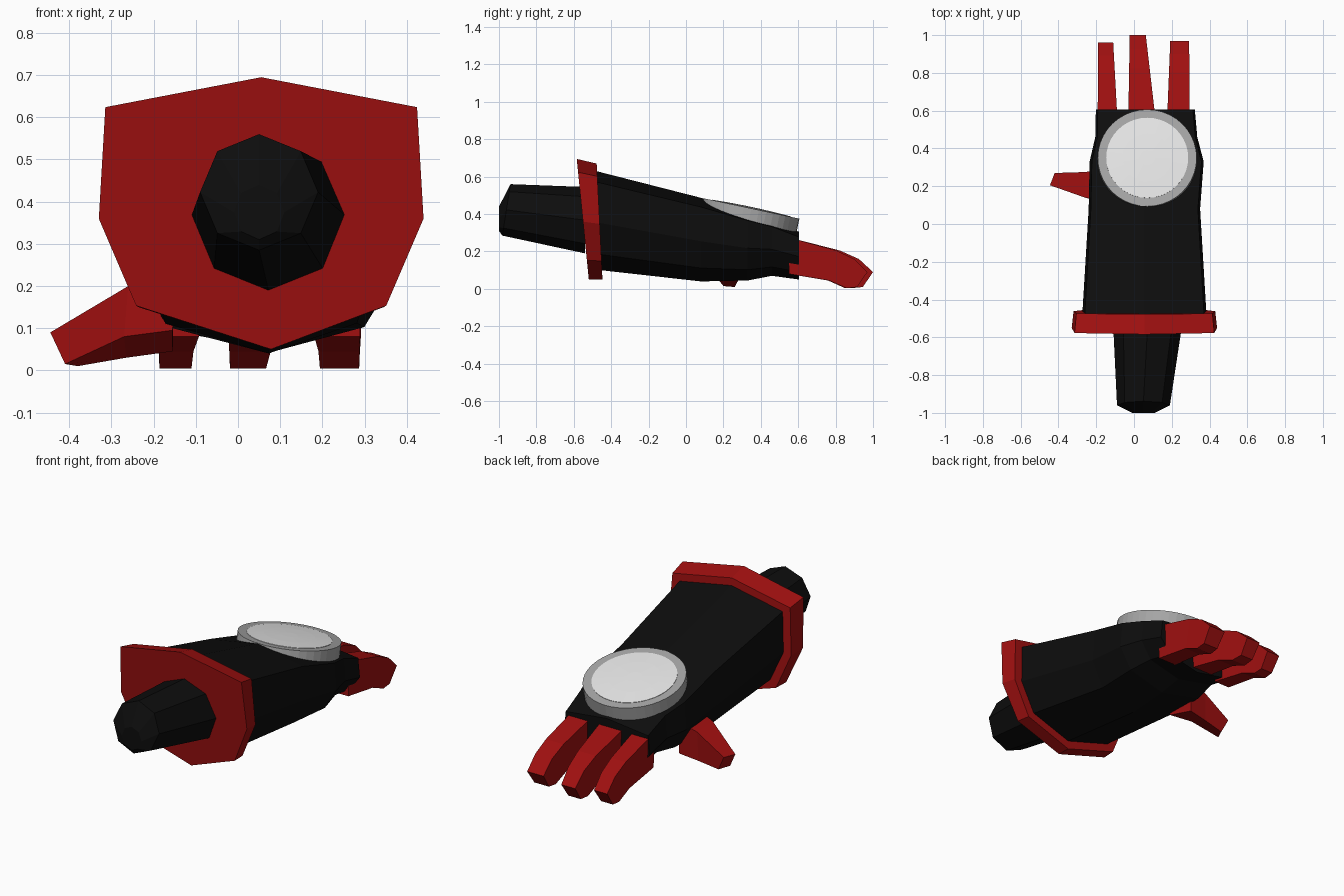
import bpy, bmesh, math
from mathutils import Matrix, Vector

if "Cube" in bpy.data.objects:
    bpy.data.objects.remove(bpy.data.objects["Cube"])


def material(name, colour):
    mat = bpy.data.materials.new(name)
    mat.use_nodes = True
    mat.diffuse_color = (*colour, 1)
    mat.node_tree.nodes["Principled BSDF"].inputs["Base Color"].default_value = (*colour, 1)
    return mat


black = material("matte black", (0.004, 0.004, 0.004))
red = material("deep red", (0.35, 0.005, 0.005))
grey = material("rim grey", (0.38, 0.38, 0.38))
white = material("lens white", (0.8, 0.8, 0.8))


def loft(name, rings, mat, matrix=Matrix()):
    """Skin a list of equally long point rings and close both ends."""
    bm = bmesh.new()
    loops = [[bm.verts.new(matrix @ Vector(p)) for p in ring] for ring in rings]
    for a, b in zip(loops, loops[1:]):
        for i in range(len(a)):
            j = (i + 1) % len(a)
            bm.faces.new((a[i], a[j], b[j], b[i]))
    bm.faces.new(loops[0])
    bm.faces.new(loops[-1])
    bmesh.ops.recalc_face_normals(bm, faces=bm.faces[:])
    mesh = bpy.data.meshes.new(name)
    bm.to_mesh(mesh)
    bm.free()
    mesh.materials.append(mat)
    obj = bpy.data.objects.new(name, mesh)
    bpy.context.collection.objects.link(obj)
    return obj


# Unit cross-sections as (x, z) pairs
regular = [(math.sin(i * math.pi / 4), math.cos(i * math.pi / 4)) for i in range(8)]
half = [(0.96, 0.78), (1, -0.04), (0.77, -0.68)]
shield = [(0, 1)] + half + [(0.06, -1)] + [(-x, z) for x, z in reversed(half)]


def section(shape, y, x, width, low, high, lean=0.0):
    """Place a unit cross-section at depth y; lean shifts its top along y."""
    mid, tall = (low + high) / 2, (high - low) / 2
    return [(x + u * width, y + lean * v * tall, mid + v * tall) for u, v in shape]


# Forearm with a blunt, bevelled end
loft("forearm", [
    section(regular, -1.0, 0.05, 0.06, 0.31, 0.44),
    section(regular, -0.96, 0.05, 0.14, 0.285, 0.56, 0.16),
    section(regular, -0.54, 0.072, 0.182, 0.19, 0.545),
], black)

# Flared cuff plate
loft("cuff", [
    section(shield, -0.552, 0.055, 0.385, 0.05, 0.695, -0.1),
    section(shield, -0.462, 0.055, 0.375, 0.05, 0.67, -0.05),
], red)

# Glove body narrowing to the knuckles
glove = [
    (-0.5, 0.055, 0.33, 0.105, 0.635),
    (0.08, 0.055, 0.295, 0.04, 0.487),
    (0.33, 0.067, 0.302, 0.045, 0.405),
    (0.46, 0.065, 0.27, 0.07, 0.365),
    (0.605, 0.06, 0.262, 0.05, 0.305),
]
loft("glove", [section(shield, *row) for row in glove], black)

# Round emblem: grey drum with a shallow white lens, tipped towards the knuckles
tilt = Matrix.Translation((0.07, 0.35, 0.43)) @ Matrix.Rotation(math.radians(-12), 4, "X")


def circle(radius, z, count=40):
    step = math.tau / count
    return [(radius * math.cos(i * step), radius * math.sin(i * step), z) for i in range(count)]


loft("disc_rim", [circle(0.262, -0.075), circle(0.262, 0)], grey, tilt)
loft("disc_lens", [circle(0.217, -0.01), circle(0.217, 0.002),
                   circle(0.13, 0.006), circle(0.04, 0.008)], white, tilt)

# Fingers: knuckle to tip, each row is top y, top z, bottom y, bottom z
curl = [
    (0.55, 0.275, 0.55, 0.08),
    (0.82, 0.205, 0.78, 0.045),
    (0.92, 0.16, 0.88, 0.004),
    (0.995, 0.09, 0.94, 0.01),
]


def finger(name, base_x, tip_x, base_w, tip_w, reach):
    rings = []
    for ty, tz, by, bz in curl:
        t = (ty - curl[0][0]) / (curl[-1][0] - curl[0][0])
        x = base_x + (tip_x - base_x) * t
        w = (base_w + (tip_w - base_w) * t) / 2
        ty, by = ty + reach * t, by + reach * t
        rings.append([(x - w, ty, tz), (x + w, ty, tz),
                      (x + w * 0.9, by, bz), (x - w * 0.9, by, bz)])
    loft(name, rings, red)


finger("right_finger", -0.14, -0.15, 0.105, 0.08, -0.035)
finger("middle_finger", 0.042, 0.02, 0.145, 0.085, 0.005)
finger("left_finger", 0.235, 0.242, 0.12, 0.1, -0.025)

# Thumb reaching out to the right: corners are front top, back top, back low, front low
loft("thumb", [
    [(-0.15, 0.12, 0.23), (-0.15, 0.29, 0.23), (-0.155, 0.28, 0.045), (-0.155, 0.11, 0.095)],
    [(-0.26, 0.14, 0.2), (-0.26, 0.275, 0.19), (-0.265, 0.27, 0.03), (-0.27, 0.15, 0.08)],
    [(-0.445, 0.205, 0.09), (-0.42, 0.27, 0.09), (-0.38, 0.26, 0.01), (-0.41, 0.2, 0.015)],
], red)
